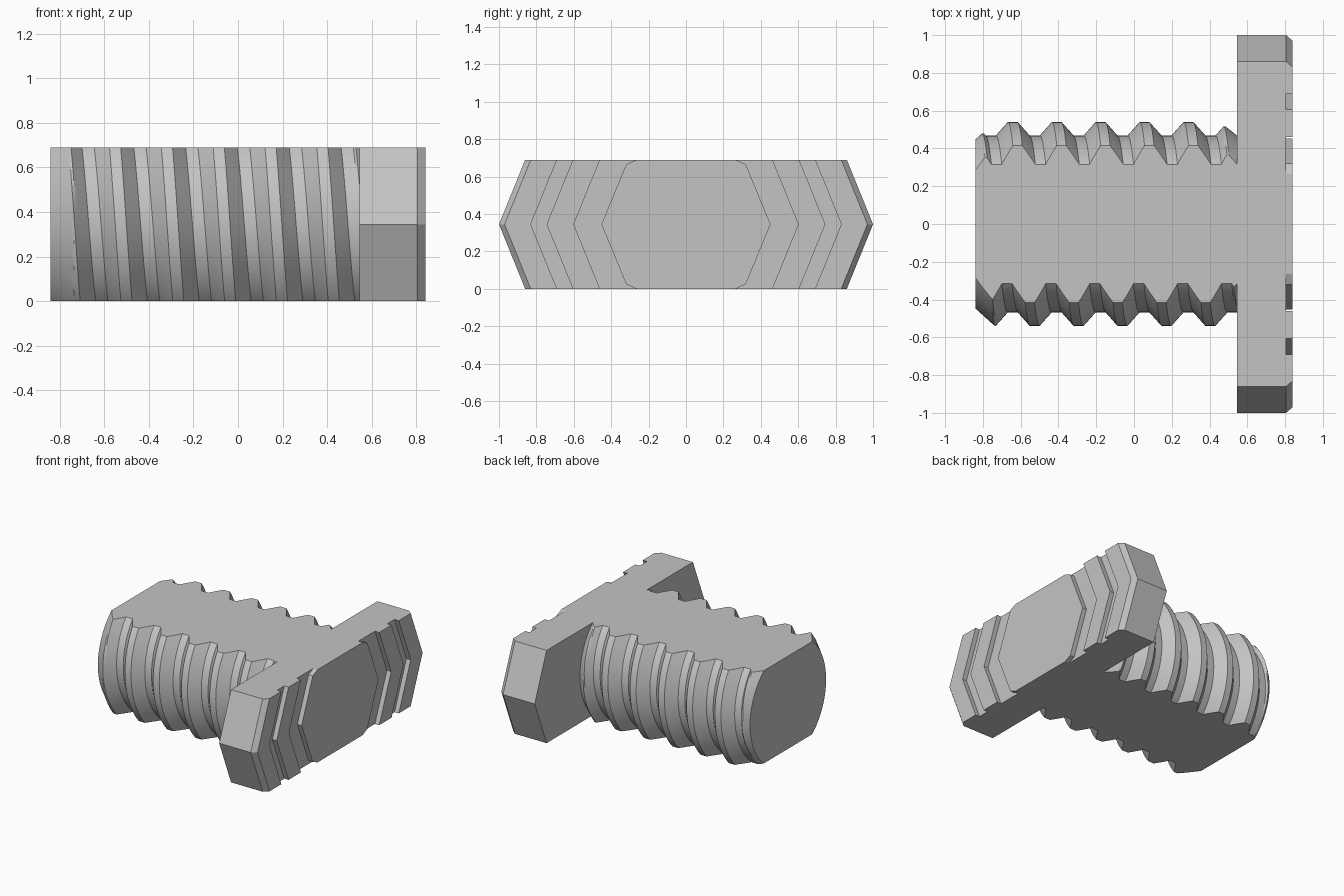
import bpy, bmesh, math

cube = bpy.data.objects.get("Cube")
if cube:
    bpy.data.objects.remove(cube, do_unlink=True)

HEIGHT = 0.69
MID = HEIGHT / 2
BACK, NECK, GROOVE, FRONT = -0.84, 0.545, 0.805, 0.84
ROOT, CREST, PITCH = 0.468, 0.54, 0.2325
SLANT = 0.14  # how far each chevron tip stands out

grey = bpy.data.materials.new("plain grey")
grey.use_nodes = True
colour = (0.55, 0.55, 0.55, 1)
grey.diffuse_color = colour
grey.node_tree.nodes["Principled BSDF"].inputs["Base Color"].default_value = colour


def finish(bm, name):
    bmesh.ops.recalc_face_normals(bm, faces=bm.faces)
    mesh = bpy.data.meshes.new(name)
    bm.to_mesh(mesh)
    bm.free()
    mesh.materials.append(grey)
    obj = bpy.data.objects.new(name, mesh)
    bpy.context.collection.objects.link(obj)
    return obj


def prism(name, x0, x1, rear, front=None):
    """Solid along x between two (y, z) outlines."""
    bm = bmesh.new()
    a = [bm.verts.new((x0, y, z)) for y, z in rear]
    b = [bm.verts.new((x1, y, z)) for y, z in (front or rear)]
    bm.faces.new(a)
    bm.faces.new(b)
    for i in range(len(a)):
        j = (i + 1) % len(a)
        bm.faces.new((a[i], a[j], b[j], b[i]))
    return finish(bm, name)


def chevron(tip, side=1):
    base = tip - SLANT
    return [(side * base, HEIGHT), (side * tip, MID), (side * base, 0)]


def band(outer, inner, side):
    return chevron(outer, side) + chevron(inner, side)[::-1]


# Head: elongated hexagonal bar with raised chevron bands on its face
prism("head", NECK, GROOVE, chevron(1) + chevron(1, -1)[::-1])
for side, label in ((1, "left"), (-1, "right")):
    prism(label + "_outer_band", GROOVE, FRONT,
          band(1, 0.83, side), band(0.97, 0.83, side))
    prism(label + "_inner_band", GROOVE, FRONT, band(0.745, 0.6, side))

# Central raised panel with clipped corners
quarter = [(0.265, HEIGHT), (0.32, 0.665), (0.452, MID), (0.32, 0.025), (0.265, 0)]
prism("center_panel", GROOVE, FRONT, quarter + [(-y, z) for y, z in quarter[::-1]])


# Threaded shank: helical sides trimmed to a flat top and bottom
STATIONS = (0, 0.05, 0.114, 0.169)  # crest, falling flank, root, rising flank
STEPS = 6


def thread_radius(x, angle):
    u = (x + 0.667 - PITCH * angle / math.tau) % PITCH
    if u < STATIONS[1]:
        r = CREST
    elif u < STATIONS[2]:
        r = CREST + (ROOT - CREST) * (u - STATIONS[1]) / (STATIONS[2] - STATIONS[1])
    elif u < STATIONS[3]:
        r = ROOT
    else:
        r = ROOT + (CREST - ROOT) * (u - STATIONS[3]) / (PITCH - STATIONS[3])
    # bevelled tip, and thread fading out at the head
    return min(r, 0.447 + 0.9 * (x - BACK), ROOT + 0.8 * (NECK - x))


def thread_stations(angle):
    ends = STATIONS + (PITCH,)
    for turn in range(-3, 8):
        start = -0.667 + PITCH * (turn + angle / math.tau)
        for a, b in zip(ends, ends[1:]):
            for k in range(STEPS):
                yield min(max(start + a + (b - a) * k / STEPS, BACK), NECK)


bm = bmesh.new()
for center in (0, 180):
    previous = None
    for step in range(41):
        angle = math.radians(center - 60 + 3 * step)
        column = []
        for x in thread_stations(angle):
            r = thread_radius(x, angle)
            column.append(bm.verts.new(
                (x, r * math.cos(angle), MID + r * math.sin(angle))))
        if previous:
            for i in range(len(column) - 1):
                bm.faces.new((previous[i], previous[i + 1], column[i + 1], column[i]))
        previous = column
bmesh.ops.remove_doubles(bm, verts=bm.verts, dist=0.0002)
for z, direction in ((HEIGHT, 1), (0, -1)):
    bmesh.ops.bisect_plane(bm, geom=bm.verts[:] + bm.edges[:] + bm.faces[:],
                           plane_co=(0, 0, z), plane_no=(0, 0, direction),
                           clear_outer=True)


def cap(axis, value, order):
    """Close an open side: run along one flank and back along the other."""
    rim = [v for v in bm.verts if abs(v.co[axis] - value) < 0.0003]
    left = sorted((v for v in rim if v.co.y > 0), key=lambda v: v.co[order])
    right = sorted((v for v in rim if v.co.y < 0), key=lambda v: -v.co[order])
    bm.faces.new(left + right)


cap(2, HEIGHT, 0)
cap(2, 0, 0)
cap(0, BACK, 2)
cap(0, NECK, 2)
shank = finish(bm, "threaded_shank")
bpy.ops.object.select_all(action="DESELECT")
shank.select_set(True)
bpy.context.view_layer.objects.active = shank
bpy.ops.object.shade_smooth_by_angle(angle=math.radians(25))
